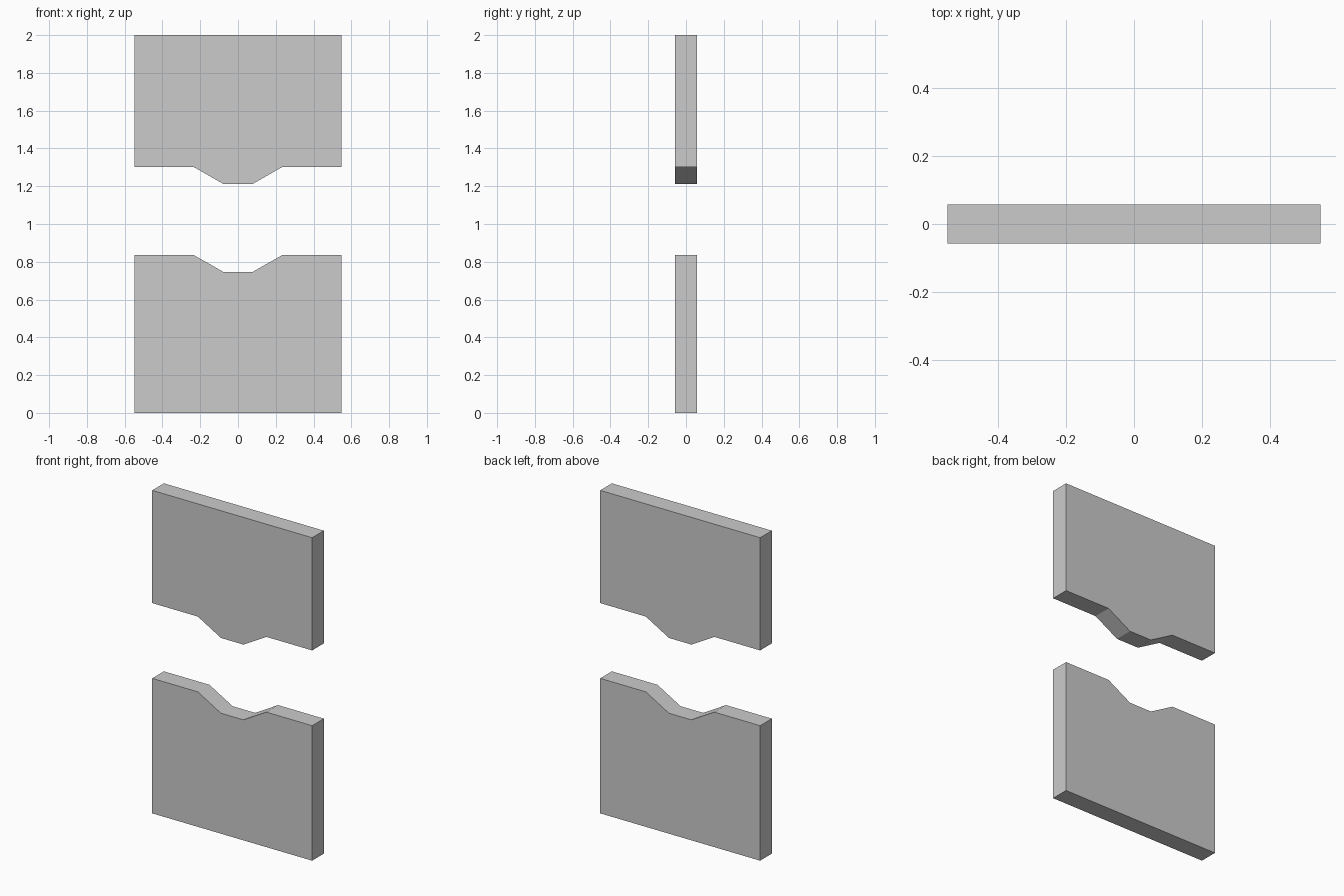
import bpy, bmesh

if "Cube" in bpy.data.objects:
    bpy.data.objects.remove(bpy.data.objects["Cube"])

HALF_W, HALF_D = 0.548, 0.057
# shared mating edge: flat shoulders with a trapezoid dip (x, drop)
EDGE = [(-HALF_W, 0), (-0.235, 0), (-0.077, -0.09),
        (0.077, -0.09), (0.235, 0), (HALF_W, 0)]


def plate(name, edge_z, flat_z):
    """Extrude an outline between the stepped edge and a straight edge."""
    outline = [(x, edge_z + dz) for x, dz in EDGE]
    outline += [(HALF_W, flat_z), (-HALF_W, flat_z)]
    bm = bmesh.new()
    face = bm.faces.new([bm.verts.new((x, -HALF_D, z)) for x, z in outline])
    ext = bmesh.ops.extrude_face_region(bm, geom=[face], use_keep_orig=True)
    verts = [g for g in ext["geom"] if isinstance(g, bmesh.types.BMVert)]
    bmesh.ops.translate(bm, verts=verts, vec=(0, 2 * HALF_D, 0))
    bmesh.ops.recalc_face_normals(bm, faces=bm.faces)
    mesh = bpy.data.meshes.new(name)
    bm.to_mesh(mesh)
    bm.free()
    obj = bpy.data.objects.new(name, mesh)
    bpy.context.collection.objects.link(obj)
    return obj


# upper plate with a tongue, lower plate with the matching notch
plate("upper_plate", 1.302, 2.0)
plate("lower_plate", 0.836, 0.0)
